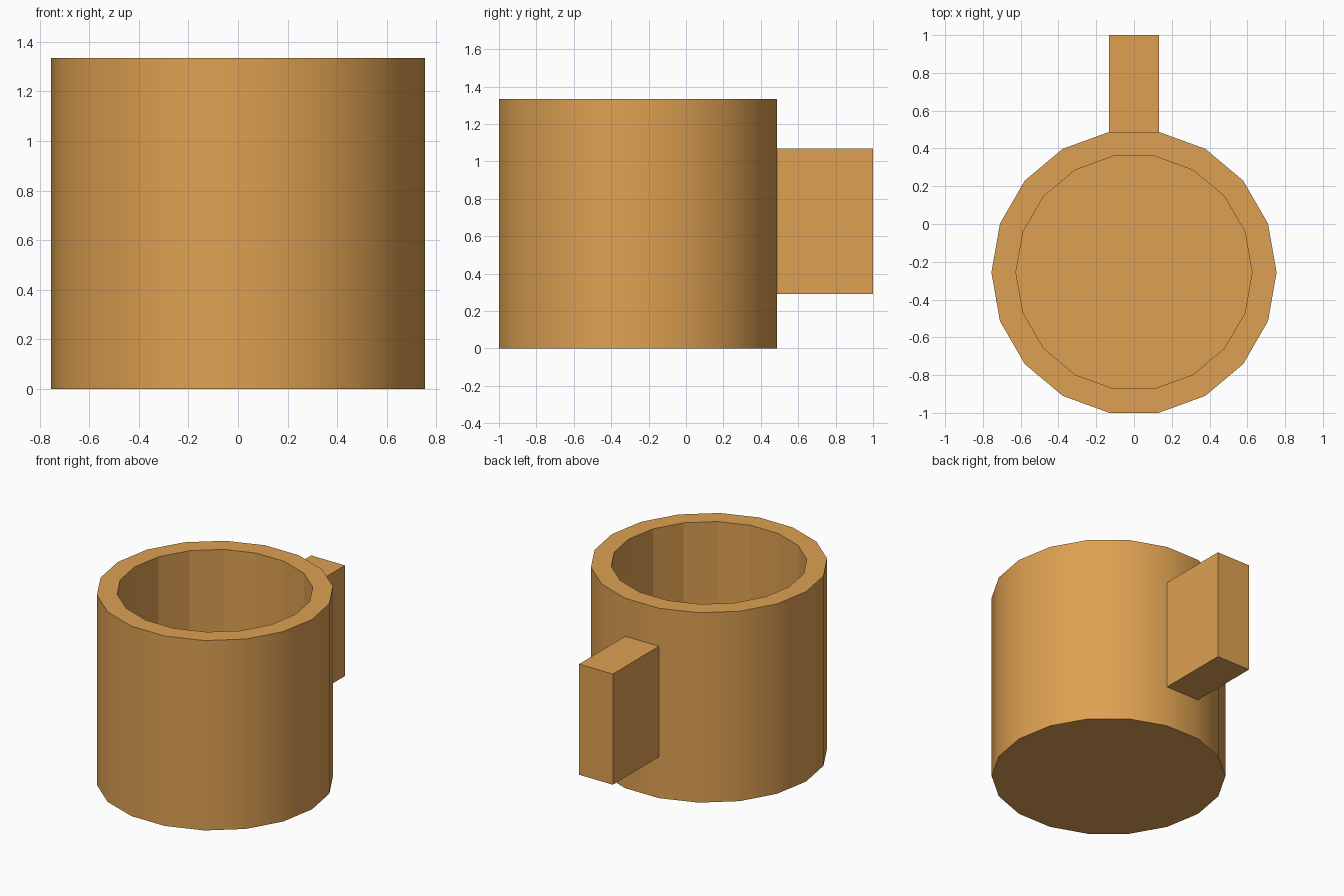
import bpy, bmesh, math

if "Cube" in bpy.data.objects:
    bpy.data.objects.remove(bpy.data.objects["Cube"])

SIDES, R_OUT, R_IN = 18, 0.755, 0.625
CY, HEIGHT, FLOOR = -0.256, 1.335, 0.13

clay = bpy.data.materials.new("warm tan")
clay.diffuse_color = (0.73, 0.356, 0.084, 1)
clay.use_nodes = True
clay.node_tree.nodes["Principled BSDF"].inputs["Base Color"].default_value = clay.diffuse_color


def finish(bm, name):
    bmesh.ops.recalc_face_normals(bm, faces=bm.faces)
    me = bpy.data.meshes.new(name)
    bm.to_mesh(me)
    bm.free()
    me.materials.append(clay)
    ob = bpy.data.objects.new(name, me)
    bpy.context.collection.objects.link(ob)
    return ob


def ring(bm, r, z):
    return [bm.verts.new((r * math.cos(i * math.tau / SIDES),
                          CY + r * math.sin(i * math.tau / SIDES), z))
            for i in range(SIDES)]


# Hollow cup: base, outer wall, rim, inner wall, inner floor
bm = bmesh.new()
rings = [ring(bm, R_OUT, 0), ring(bm, R_OUT, HEIGHT),
         ring(bm, R_IN, HEIGHT), ring(bm, R_IN, FLOOR)]
bm.faces.new(rings[0])
bm.faces.new(rings[3])
for k in range(3):
    a, b = rings[k], rings[k + 1]
    for i in range(SIDES):
        j = (i + 1) % SIDES
        f = bm.faces.new((a[i], a[j], b[j], b[i]))
        f.smooth = k == 0          # only the outer wall is smooth
for r in rings:                    # crisp rim and base edges
    for i in range(SIDES):
        bm.edges.get((r[i], r[(i + 1) % SIDES])).smooth = False
finish(bm, "cup_body")

# Solid block handle, growing from the rear facet of the cup
half = R_OUT * math.cos(math.radians(80))
y0 = CY + R_OUT * math.sin(math.radians(80))
y1, z0, z1 = 1.0, 0.29, 1.068
bm = bmesh.new()
bmesh.ops.create_cube(bm, size=1)
for v in bm.verts:
    v.co = (half if v.co.x > 0 else -half,
            y1 if v.co.y > 0 else y0,
            z1 if v.co.z > 0 else z0)
bmesh.ops.recalc_face_normals(bm, faces=bm.faces)
hidden = [f for f in bm.faces if f.normal.y < -0.9]
bmesh.ops.delete(bm, geom=hidden, context='FACES_ONLY')
finish(bm, "handle")
